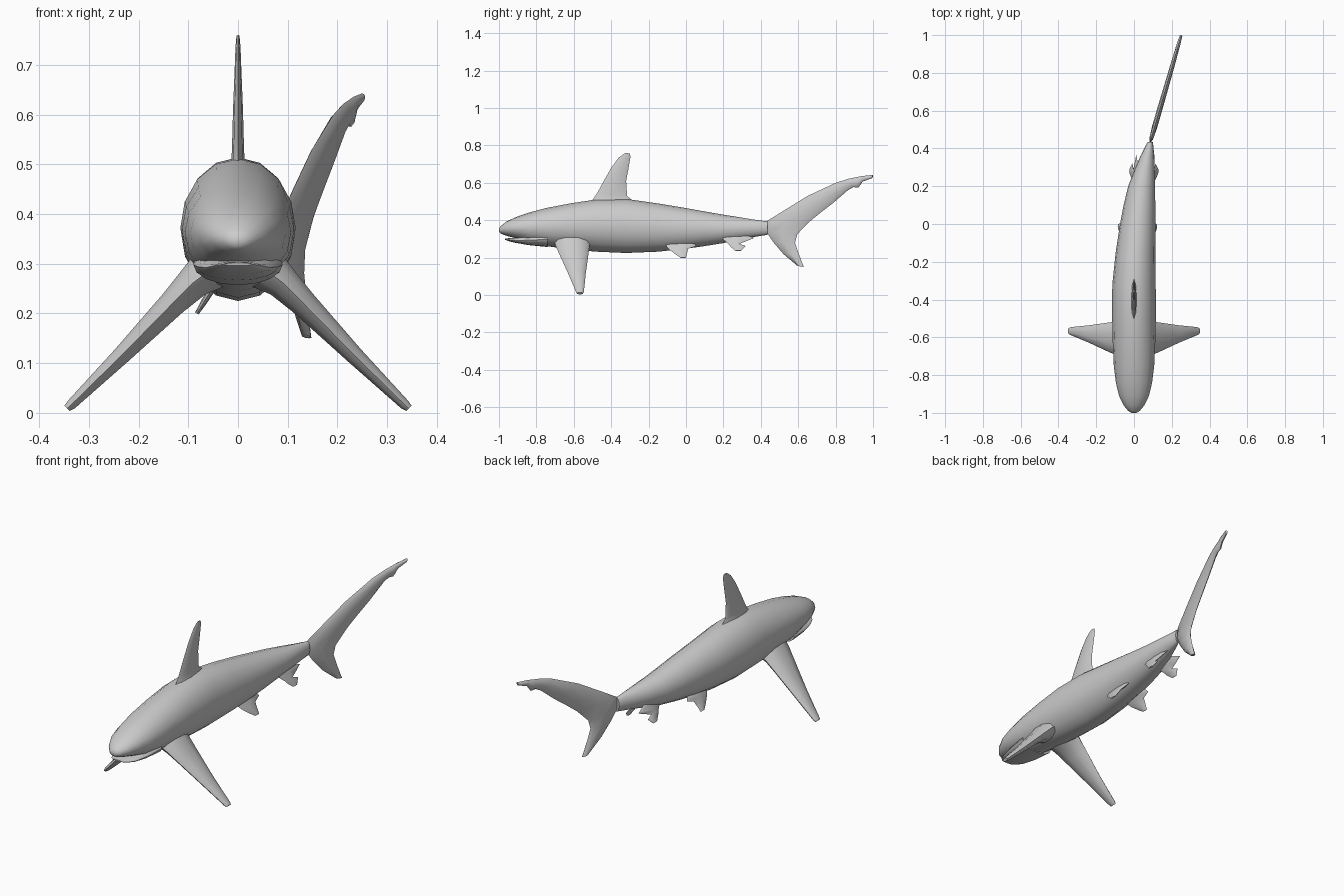
import bpy, bmesh, math
from mathutils import Vector as V

grey = bpy.data.materials.new("shark grey")
grey.diffuse_color = (0.6, 0.6, 0.6, 1)


def loft(name, rings, n):
    """Skin over elliptical rings given as (centre, half axis, half axis)."""
    bm = bmesh.new()
    loops = []
    for c, a, b in rings:
        angles = [2 * math.pi * i / n for i in range(n)]
        loops.append([bm.verts.new(c + a * math.cos(t) + b * math.sin(t)) for t in angles])
    for p, q in zip(loops, loops[1:]):
        for i in range(n):
            j = (i + 1) % n
            bm.faces.new((p[i], p[j], q[j], q[i]))
    bm.faces.new(loops[0])
    bm.faces.new(loops[-1])
    bmesh.ops.recalc_face_normals(bm, faces=bm.faces[:])
    me = bpy.data.meshes.new(name)
    bm.to_mesh(me)
    bm.free()
    me.materials.append(grey)
    ob = bpy.data.objects.new(name, me)
    bpy.context.collection.objects.link(ob)
    bpy.ops.object.select_all(action='DESELECT')
    ob.select_set(True)
    bpy.context.view_layer.objects.active = ob
    bpy.ops.object.shade_smooth_by_angle(angle=math.radians(50))
    return ob


def trunk(name, rows, n=16):
    """Rows of y, centre x, half width, top z, bottom z."""
    loft(name, [(V((x, y, (t + b) / 2)), V((w, 0, 0)), V((0, 0, (t - b) / 2)))
                for y, x, w, t, b in rows], n)


def fin(name, rows, side_x, across):
    """Rows of leading y, z, trailing y, z, half thickness."""
    rings = []
    for y0, z0, y1, z1, t in rows:
        lead, trail = V((side_x(y0, z0), y0, z0)), V((side_x(y1, z1), y1, z1))
        rings.append(((lead + trail) / 2, (lead - trail) / 2, across.normalized() * t))
    loft(name, rings, 8)


# body, bending toward the tail
trunk("body", [
    (-1.0, 0, .012, .357, .338), (-.99, 0, .03, .37, .328), (-.96, 0, .055, .393, .317),
    (-.91, 0, .079, .417, .304), (-.84, 0, .096, .441, .281), (-.75, 0, .107, .465, .262),
    (-.62, 0, .113, .49, .245), (-.48, 0, .116, .511, .232), (-.32, 0, .115, .514, .225),
    (-.15, .008, .105, .49, .232), (0, .02, .094, .465, .248), (.1, .029, .084, .447, .262),
    (.2, .04, .071, .43, .278), (.28, .055, .055, .417, .294), (.36, .071, .037, .404, .31),
    (.435, .086, .014, .394, .322)])

# lower jaw
trunk("lower_jaw", [
    (-.967, 0, .028, .302, .296), (-.95, 0, .046, .304, .289), (-.91, 0, .064, .306, .279),
    (-.84, 0, .08, .32, .267), (-.74, 0, .09, .34, .257)])

# dorsal fin
fin("dorsal_fin", [
    (-.52, .49, -.27, .49, .022), (-.495, .515, -.29, .51, .013), (-.475, .545, -.315, .53, .012),
    (-.44, .61, -.32, .61, .010), (-.40, .68, -.305, .69, .007), (-.36, .735, -.297, .74, .005),
    (-.325, .76, -.30, .757, .003)], lambda y, z: 0, V((1, 0, 0)))

# tail fin, swung to one side
fin("tail_fin", [
    (.595, .157, .63, .15, .009), (.52, .22, .603, .22, .011), (.465, .285, .583, .28, .013),
    (.425, .345, .595, .325, .014), (.43, .394, .66, .392, .014), (.52, .45, .725, .445, .014),
    (.65, .53, .79, .495, .013), (.8, .6, .865, .56, .012), (.87, .622, .895, .577, .011),
    (.92, .632, .922, .575, .010), (.94, .636, .945, .607, .010), (1.0, .643, .995, .625, .007)],
    lambda y, z: .085 + .165 * (y - .43) / .57, V((.57, -.165, 0)))

for side, s in (("right", 1), ("left", -1)):
    # pectoral fins
    loft("pectoral_fin_" + side, [
        (V((s * x, y, z)), V((0, chord, 0)), V((s * .7 * t, 0, .7 * t)))
        for x, y, z, chord, t in [
            (.05, -.607, .292, .10, .05), (.09, -.606, .262, .09, .036), (.13, -.60, .222, .079, .029),
            (.235, -.583, .115, .047, .019), (.335, -.567, .017, .021, .011), (.344, -.567, .009, .017, .008)]], 10)

    # pelvic fins
    fin("pelvic_fin_" + side, [
        (-.13, .30, .02, .30, .010), (-.12, .278, .045, .275, .009), (-.10, .255, .055, .262, .008),
        (-.085, .24, .012, .248, .007), (-.055, .217, .005, .222, .006), (-.03, .2, .0, .2, .004)],
        lambda y, z: .018 + s * (.045 + .62 * (.29 - z)), V((1, 0, s * .6)))

    # rear belly fins
    fin("rear_fin_" + side, [
        (.18, .325, .31, .325, .008), (.19, .308, .365, .305, .007), (.205, .292, .325, .289, .006),
        (.225, .275, .285, .274, .006), (.237, .26, .32, .262, .005), (.262, .238, .295, .237, .004)],
        lambda y, z: .052 + s * (.03 + .5 * (.325 - z)), V((1, 0, s * .5)))
